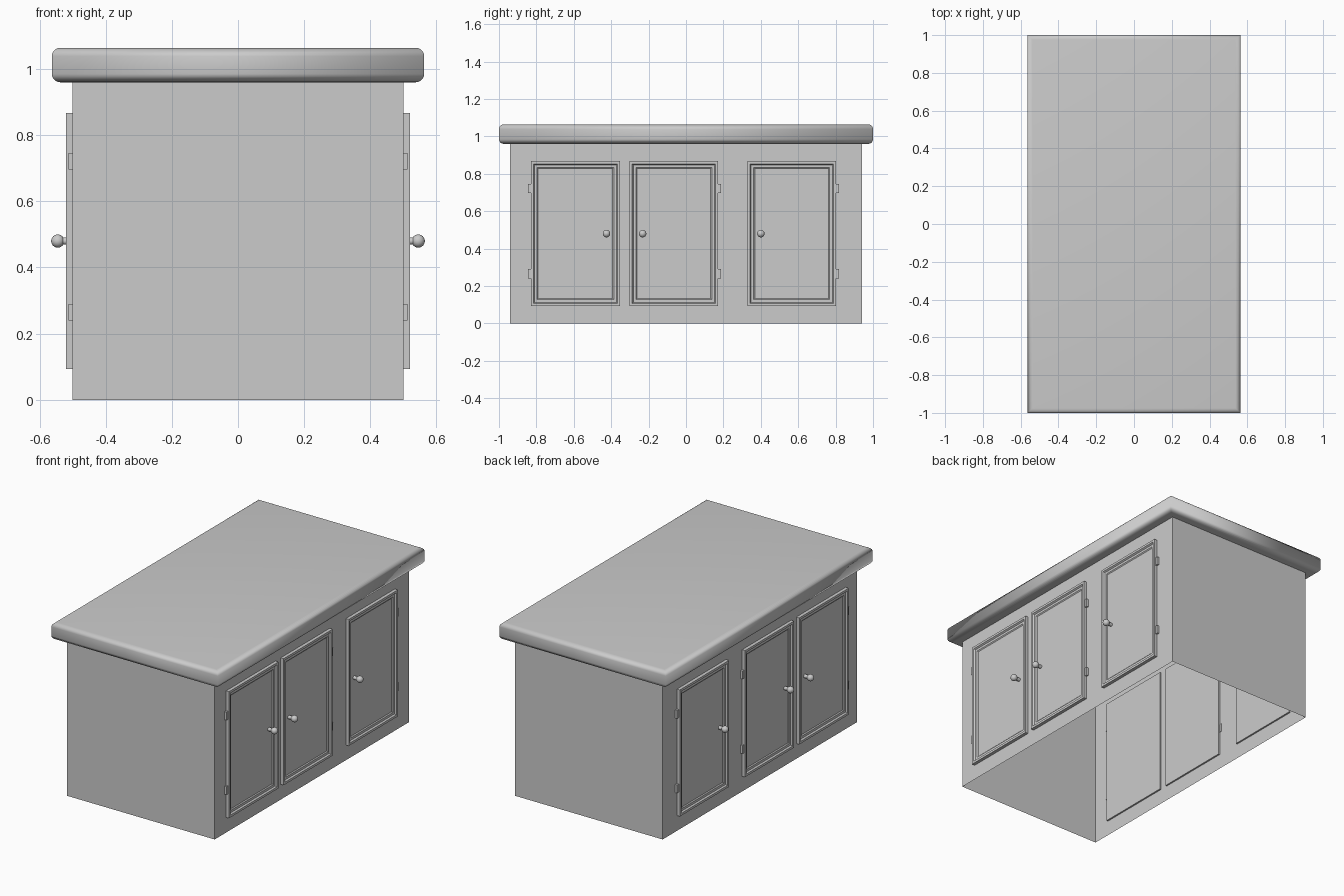
import bpy, bmesh
from math import sin, cos, pi, radians
from mathutils import Matrix, Vector

if "Cube" in bpy.data.objects:
    bpy.data.objects.remove(bpy.data.objects["Cube"])


def finish(name, bm, smooth=None):
    bmesh.ops.recalc_face_normals(bm, faces=bm.faces)
    me = bpy.data.meshes.new(name)
    bm.to_mesh(me)
    bm.free()
    ob = bpy.data.objects.new(name, me)
    bpy.context.collection.objects.link(ob)
    if smooth is not None:
        bpy.ops.object.select_all(action='DESELECT')
        ob.select_set(True)
        bpy.context.view_layer.objects.active = ob
        bpy.ops.object.shade_smooth_by_angle(angle=radians(smooth))
    return ob


def stacked_rects(bm, rings, matrix, caps=True):
    """Loft rectangles given as (half_width, half_height, level)."""
    loops = []
    for w, h, z in rings:
        loops.append([bm.verts.new(matrix @ Vector((sx * w, sy * h, z)))
                      for sx, sy in ((-1, -1), (1, -1), (1, 1), (-1, 1))])
    for a, b in zip(loops, loops[1:]):
        for i in range(4):
            j = (i + 1) % 4
            bm.faces.new((a[i], a[j], b[j], b[i]))
    if caps:
        bm.faces.new(loops[0][::-1])
        bm.faces.new(loops[-1])


# Countertop: rectangular slab with rounded upper and lower edges
R, N = 0.025, 5
rings = []
for start, zc in ((-pi / 2, 0.96 + R), (0, 1.064 - R)):
    for i in range(N + 1):
        a = start + i / N * pi / 2
        d = R - R * cos(a)
        rings.append((0.563 - d, 1.0 - d, zc + R * sin(a)))
bm = bmesh.new()
stacked_rects(bm, rings, Matrix())
finish("countertop", bm, 89)

# Cabinet body: thin shell, open underneath
bm = bmesh.new()
stacked_rects(bm, [(0.5, 0.94, 0), (0.5, 0.94, 0.97)], Matrix(), caps=False)
finish("cabinet_body", bm)

# Door y range, knob y, hinge y
doors = [(-0.83, -0.352, -0.425, -0.835),
         (-0.302, 0.172, -0.232, 0.177),
         (0.328, 0.802, 0.40, 0.809)]
# Door section: (inset from the edge, distance from cabinet centre)
section = [(0, 0.49), (0, 0.52), (0.014, 0.52), (0.02, 0.511),
           (0.034, 0.511), (0.04, 0.506)]

for side, label in ((1, "right"), (-1, "left")):
    for n, (y0, y1, knob_y, hinge_y) in enumerate(doors, 1):
        # Local x, y, z become world y, z, outward x
        m = Matrix(((0, 0, side, 0), (1, 0, 0, (y0 + y1) / 2),
                    (0, 1, 0, 0.48), (0, 0, 0, 1)))
        bm = bmesh.new()
        w, h = (y1 - y0) / 2, 0.387
        stacked_rects(bm, [(w - i, h - i, x) for i, x in section], m)
        finish(f"{label}_door_{n}", bm)

        # Knob with short stem
        bm = bmesh.new()
        bmesh.ops.create_uvsphere(
            bm, u_segments=20, v_segments=12, radius=0.02,
            matrix=Matrix.Translation((side * 0.545, knob_y, 0.48)))
        bmesh.ops.create_cone(
            bm, cap_ends=True, segments=16, radius1=0.011, radius2=0.011,
            depth=0.036,
            matrix=Matrix.Translation((side * 0.52, knob_y, 0.48))
            @ Matrix.Rotation(pi / 2, 4, 'Y'))
        finish(f"{label}_knob_{n}", bm, 40)

        # Pair of hinges
        bm = bmesh.new()
        for z in (0.265, 0.721):
            bmesh.ops.create_cube(
                bm, size=1,
                matrix=Matrix.Translation((side * 0.505, hinge_y, z))
                @ Matrix.Diagonal((0.016, 0.02, 0.05, 1)))
        finish(f"{label}_hinges_{n}", bm)
